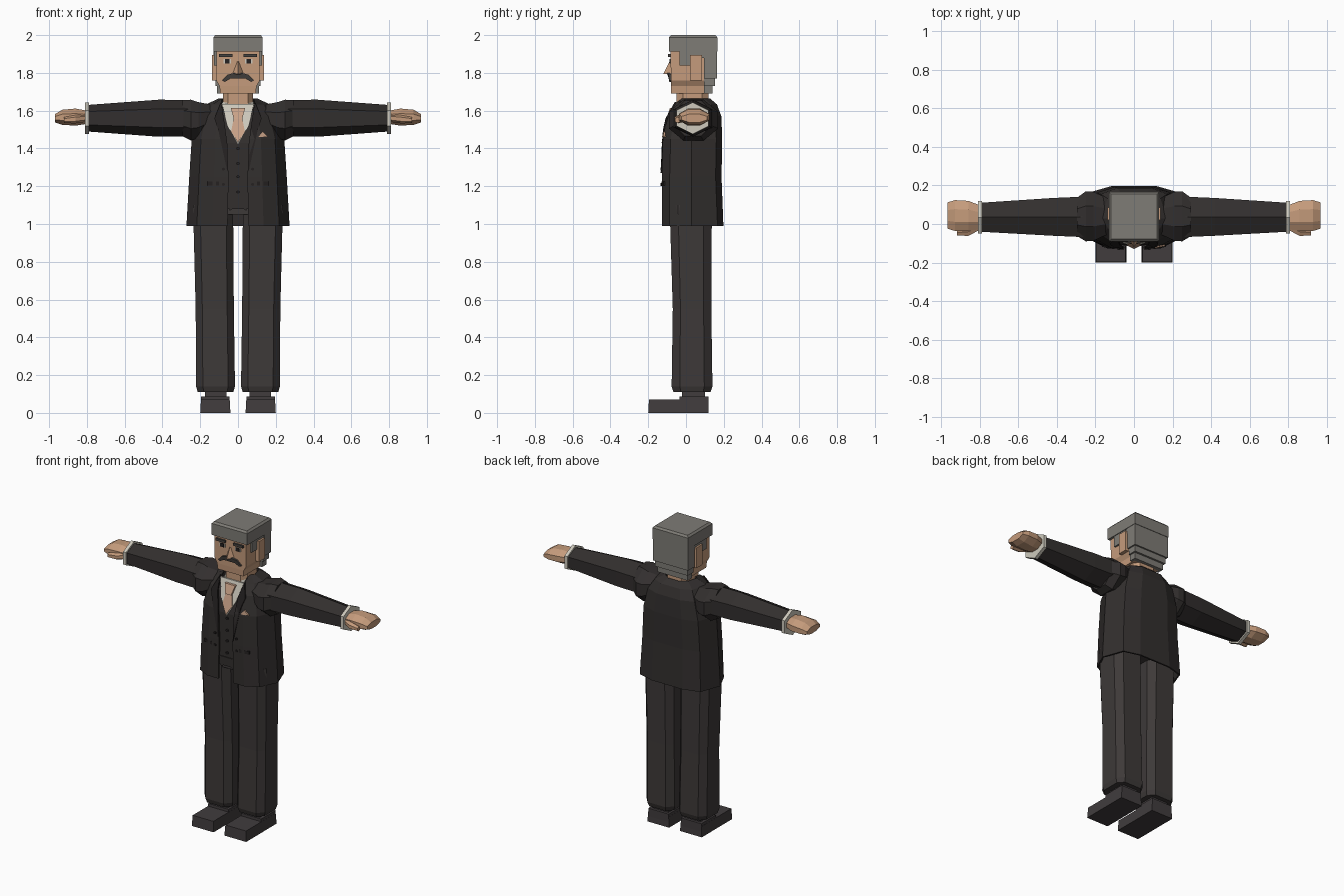
import bpy, bmesh, math
from mathutils import Vector

if "Cube" in bpy.data.objects:
    bpy.data.objects.remove(bpy.data.objects["Cube"])


def material(name, r, g, b):
    m = bpy.data.materials.new(name)
    m.use_nodes = True
    m.diffuse_color = (r, g, b, 1)
    m.node_tree.nodes["Principled BSDF"].inputs["Base Color"].default_value = (r, g, b, 1)
    return m


SUIT = material("charcoal jacket", .032, .028, .027)
TROUSER = material("charcoal trousers", .047, .041, .04)
LAPEL = material("dark trim", .018, .015, .015)
SHOE = material("shoe leather", .052, .045, .047)
SKIN = material("skin", .56, .33, .2)
TIE = material("peach silk", .6, .37, .25)
HAIR = material("grey hair", .21, .2, .18)
WHITE = material("white shirt", .62, .59, .51)
BROW = material("dark grey hair", .06, .055, .05)


def finish(name, bm, mat):
    bmesh.ops.recalc_face_normals(bm, faces=bm.faces)
    me = bpy.data.meshes.new(name)
    bm.to_mesh(me)
    bm.free()
    me.materials.append(mat)
    ob = bpy.data.objects.new(name, me)
    bpy.context.collection.objects.link(ob)
    return ob


def loft(name, rings, mat, closed=True):
    """Skin a list of equal-length point rings; closed rings get end caps."""
    bm = bmesh.new()
    vs = [[bm.verts.new(p) for p in r] for r in rings]
    n = len(vs[0])
    for a, b in zip(vs, vs[1:]):
        for i in range(n if closed else n - 1):
            j = (i + 1) % n
            bm.faces.new((a[i], a[j], b[j], b[i]))
    if closed:
        bm.faces.new(vs[0])
        bm.faces.new(vs[-1])
    return finish(name, bm, mat)


def box(name, x, y, z, mat, inset=0):
    """Box from ranges; inset narrows the top."""
    rings = []
    for h, d in ((z[0], 0), (z[1], inset)):
        a, b, c, e = x[0] + d, x[1] - d, y[0] + d, y[1] - d
        rings.append([(a, c, h), (b, c, h), (b, e, h), (a, e, h)])
    return loft(name, rings, mat)


def plate(name, pts, mat, depth=.009):
    """Thin panel facing the front, through (x, y, z) points."""
    return loft(name, [pts, [(x, y + depth, z) for x, y, z in pts]], mat)


def polygon(n, turn=0):
    p = [(math.cos(math.tau * i / n + turn), math.sin(math.tau * i / n + turn)) for i in range(n)]
    mu, mv = max(u for u, v in p), max(v for u, v in p)
    return [(u / mu, v / mv) for u, v in p]


HEX = polygon(6, math.pi / 6)
OCT = polygon(8, math.pi / 8)
CHAMFER = [(1, -.6), (1, .6), (.65, 1), (-.65, 1), (-1, .6), (-1, -.6), (-.65, -1), (.65, -1)]


def along_x(name, side, shape, stations, mat):
    # stations: x, centre y, centre z, half depth, half height
    return loft(name, [[(side * x, cy + ry * u, cz + rz * v) for u, v in shape]
                       for x, cy, cz, ry, rz in stations], mat)


def along_z(name, shape, stations, mat):
    # stations: z, centre x, centre y, half width, half depth
    return loft(name, [[(cx + rx * u, cy + ry * v, z) for u, v in shape]
                       for z, cx, cy, rx, ry in stations], mat)


def button(name, x, y, z):
    plate(name, [(x + .008 * u, y, z + .008 * v) for u, v in HEX], LAPEL)


# Jacket: open-fronted shell, narrowing to the neck
def jacket_ring(z, edge, w, front, back):
    half = [(edge, front), (max(edge, w * .5), front), (w * .8, front + .04),
            (w, .03), (w * .82, back - .03), (w * .42, back)]
    return [(x, y, z) for x, y in half] + [(-x, y, z) for x, y in reversed(half)]


jacket = loft("jacket", [jacket_ring(*s) for s in (
    (.99, .055, .268, -.123, .193), (1.25, .05, .253, -.123, .183),
    (1.45, .06, .24, -.118, .187), (1.57, .08, .205, -.095, .182),
    (1.63, .085, .165, -.06, .16), (1.66, .085, .1, -.02, .125))], SUIT, False)
shell = jacket.modifiers.new("thickness", "SOLIDIFY")
shell.thickness = .01
shell.offset = 0

# Waistcoat, shirt front, collar and tie
along_z("waistcoat", CHAMFER, ((1.08, 0, .03, .2, .14), (1.43, 0, .03, .2, .14),
                               (1.56, 0, .035, .16, .12), (1.62, 0, .04, .1, .08)), SUIT)
plate("waistcoat_point", [(-.055, -.115, 1.14), (.055, -.115, 1.14), (.045, -.115, 1.07),
                          (0, -.115, 1.1), (-.045, -.115, 1.07)], SUIT)
plate("shirt_front", [(-.085, -.062, 1.635), (.085, -.062, 1.635),
                      (.055, -.1, 1.52), (0, -.122, 1.42), (-.055, -.1, 1.52)], WHITE)
plate("tie_blade", [(-.02, -.094, 1.57), (.02, -.094, 1.57), (.036, -.112, 1.49),
                    (0, -.13, 1.43), (-.036, -.112, 1.49)], TIE)
plate("tie_knot", [(-.038, -.085, 1.615), (.038, -.085, 1.615),
                   (.022, -.105, 1.555), (-.022, -.105, 1.555)], TIE, .02)
along_z("shirt_collar", CHAMFER, ((1.6, 0, .04, .095, .09), (1.645, 0, .035, .082, .082)), WHITE)
for z in (1.4, 1.32, 1.25, 1.17):
    button("waistcoat_button", 0, -.118, z)

# Neck and head
along_z("neck", CHAMFER, ((1.6, 0, .035, .08, .085), (1.72, 0, .035, .08, .085)), SKIN)
SQUARE = [(1, -1), (1, 1), (-1, 1), (-1, -1)]
along_z("head", SQUARE, ((1.69, 0, .018, .094, .096), (1.73, 0, .02, .098, .1),
                         (1.76, 0, .02, .115, .1), (1.95, 0, .02, .115, .102)), SKIN)
loft("nose", [[(-.032, -.078, 1.79), (.032, -.078, 1.79), (0, -.12, 1.795)],
              [(-.006, -.078, 1.86), (.006, -.078, 1.86), (0, -.088, 1.86)]], SKIN)

# Hair: crown, stepped back and sideburns
along_z("hair_crown", SQUARE, ((1.912, 0, .038, .131, .128), (1.988, 0, .038, .131, .128),
                               (2, 0, .038, .12, .117)), HAIR)
for low, high, back, w in ((1.77, 1.93, .163, .129), (1.73, 1.77, .153, .12), (1.69, 1.73, .14, .11)):
    box("hair_back", (-w, w), (.095, back), (low, high), HAIR)

# Moustache: drooping arch
plate("moustache", [(-.085, -.088, 1.76), (-.055, -.092, 1.79), (-.02, -.1, 1.8), (.02, -.1, 1.8),
                    (.055, -.092, 1.79), (.085, -.088, 1.76), (.07, -.088, 1.752),
                    (.04, -.092, 1.77), (-.04, -.092, 1.77), (-.07, -.088, 1.752)], BROW, .014)

for side, label in ((1, "left"), (-1, "right")):
    def name(part):
        return label + "_" + part

    def span(a, b):
        return sorted((side * a, side * b))

    def panel(part, pts, mat, depth=.009):
        plate(name(part), [(side * x, y, z) for x, y, z in pts], mat, depth)

    # Face details
    box(name("ear"), span(.11, .138), (.022, .085), (1.76, 1.895), SKIN)
    box(name("sideburn"), span(.1, .126), (-.035, .025), (1.84, 1.92), HAIR)
    box(name("hair_side"), span(.1, .126), (.025, .1), (1.88, 1.92), HAIR)
    box(name("eyebrow"), span(.03, .1), (-.094, -.08), (1.884, 1.9), BROW)
    box(name("eye_white"), span(.036, .078), (-.085, -.08), (1.85, 1.873), WHITE)
    box(name("iris"), span(.044, .07), (-.088, -.08), (1.85, 1.873), LAPEL)

    # Lapel and jacket details
    panel("lapel", [(.09, -.06, 1.645), (.125, -.105, 1.56), (.105, -.122, 1.5),
                    (.055, -.134, 1.27), (.056, -.128, 1.42), (.075, -.108, 1.56)], LAPEL)
    panel("pocket_flap", [(.1, -.131, 1.225), (.165, -.119, 1.225),
                          (.165, -.119, 1.205), (.1, -.131, 1.205)], LAPEL)
    for z in (1.21, 1.29):
        button(name("jacket_button"), side * .078, -.134, z)

    # Shoulder, sleeve, cuff and hand
    along_x(name("shoulder"), side, OCT, ((.13, .04, 1.57, .09, .06), (.21, .04, 1.55, .127, .095),
                                          (.25, .04, 1.55, .13, .108), (.295, .037, 1.56, .1, .095)), SUIT)
    along_x(name("sleeve"), side, HEX, ((.26, .037, 1.56, .105, .097), (.42, .037, 1.56, .098, .098),
                                        (.8, .035, 1.56, .075, .07)), SUIT)
    along_x(name("cuff"), side, HEX, ((.788, .035, 1.56, .085, .084), (.81, .035, 1.56, .085, .084)), WHITE)
    along_x(name("hand"), side, OCT, ((.8, .035, 1.565, .062, .035), (.86, .042, 1.566, .078, .045),
                                      (.93, .044, 1.565, .08, .04), (.968, .044, 1.56, .068, .022)), SKIN)
    along_x(name("thumb"), side, HEX, ((.81, -.015, 1.56, .02, .02), (.86, -.04, 1.555, .022, .022),
                                       (.92, -.045, 1.55, .014, .016)), SKIN)

    # Trouser leg, ankle and shoe
    along_z(name("trouser_leg"), CHAMFER, ((.11, side * .119, .032, .094, .098), (.14, side * .119, .032, .103, .108),
                                           (.55, side * .123, .032, .101, .102),
                                           (1.1, side * .132, .025, .106, .112)), TROUSER)
    box(name("ankle"), span(.06, .175), (-.02, .1), (.07, .13), SHOE)
    box(name("shoe_heel"), span(.045, .195), (-.035, .118), (0, .088), SHOE)
    box(name("shoe_toe"), span(.04, .2), (-.2, .12), (0, .07), SHOE, .004)

# Trouser seat and pocket square
box("trouser_seat", (-.15, .15), (-.08, .13), (1.05, 1.2), TROUSER)
plate("pocket_square", [(.108, -.127, 1.46), (.16, -.115, 1.46), (.145, -.118, 1.475), (.13, -.12, 1.49)], TIE)
